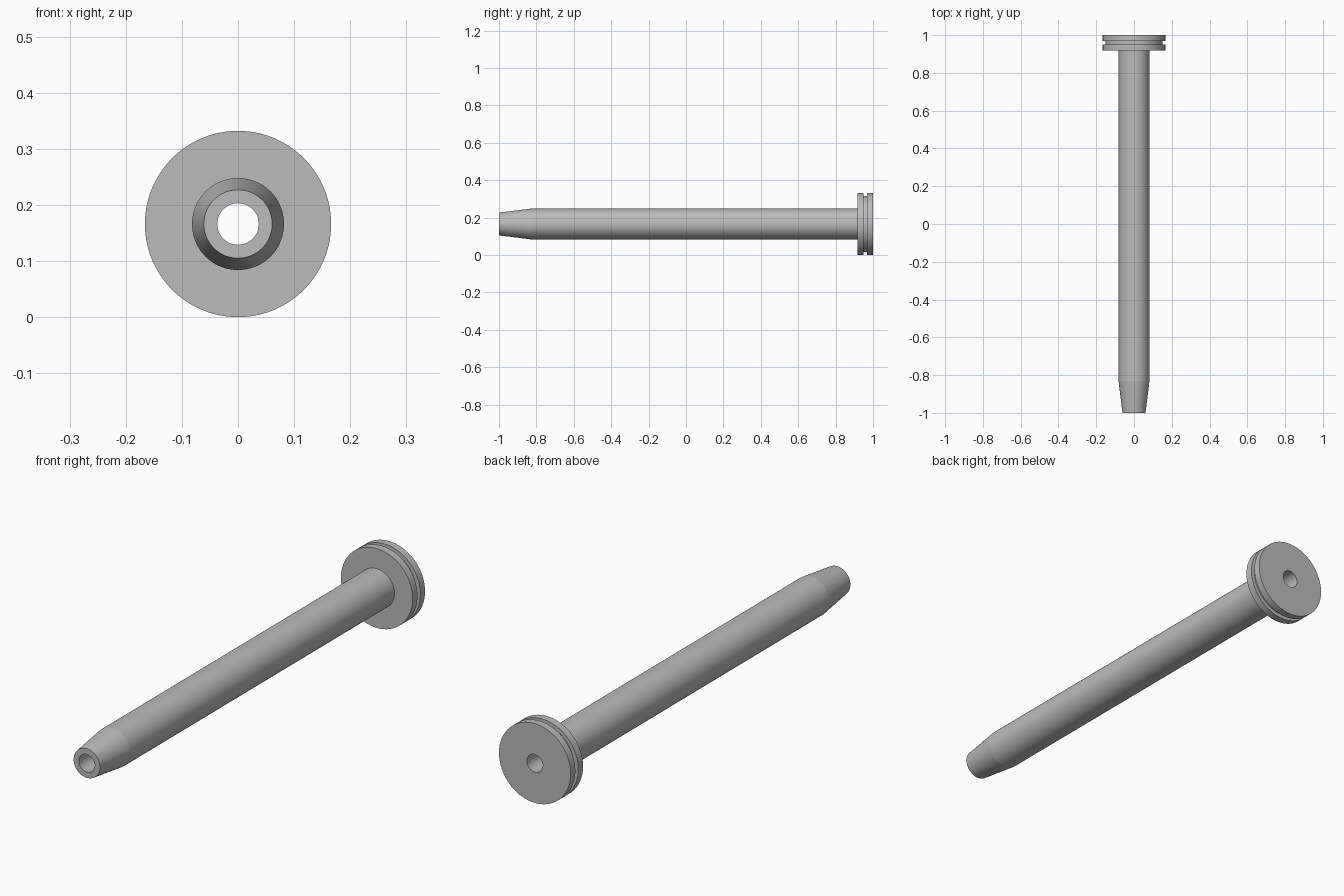
import bpy
import bmesh
from math import cos, sin, pi, radians

if "Cube" in bpy.data.objects:
    bpy.data.objects.remove(bpy.data.objects["Cube"])

SEGMENTS = 96
BORE, TIP, SHAFT, GROOVE, RIM = 0.037, 0.061, 0.082, 0.15, 0.166
FRONT, TAPER, HEAD, BACK = -1.0, -0.83, 0.918, 1.0
GROOVE_START, GROOVE_END = 0.95, 0.969

grey = bpy.data.materials.new("plain grey")
grey.use_nodes = True
colour = (0.5, 0.5, 0.5, 1)
grey.diffuse_color = colour
grey.node_tree.nodes["Principled BSDF"].inputs["Base Color"].default_value = colour


def lathe(name, profile):
    """Revolve (radius, y) points around the long axis."""
    bm = bmesh.new()
    rings = []
    for r, y in profile:
        angles = [2 * pi * i / SEGMENTS for i in range(SEGMENTS)]
        rings.append([bm.verts.new((r * cos(a), y, r * sin(a))) for a in angles])
    for lower, upper in zip(rings, rings[1:]):
        for i in range(SEGMENTS):
            j = (i + 1) % SEGMENTS
            bm.faces.new((lower[i], upper[i], upper[j], lower[j]))
    mesh = bpy.data.meshes.new(name)
    bm.to_mesh(mesh)
    bm.free()
    mesh.materials.append(grey)
    obj = bpy.data.objects.new(name, mesh)
    obj.location.z = RIM
    bpy.context.collection.objects.link(obj)
    bpy.ops.object.select_all(action='DESELECT')
    obj.select_set(True)
    bpy.context.view_layer.objects.active = obj
    bpy.ops.object.shade_smooth_by_angle(angle=radians(5))
    return obj


# Hollow shaft with a tapered tip
lathe("hollow_shaft", [
    (BORE, HEAD), (BORE, FRONT), (TIP, FRONT), (SHAFT, TAPER), (SHAFT, HEAD)])

# Round head with a groove in its rim and the bore running through
lathe("grooved_head", [
    (SHAFT, HEAD), (RIM, HEAD), (RIM, GROOVE_START), (GROOVE, GROOVE_START),
    (GROOVE, GROOVE_END), (RIM, GROOVE_END), (RIM, BACK), (BORE, BACK), (BORE, HEAD)])
